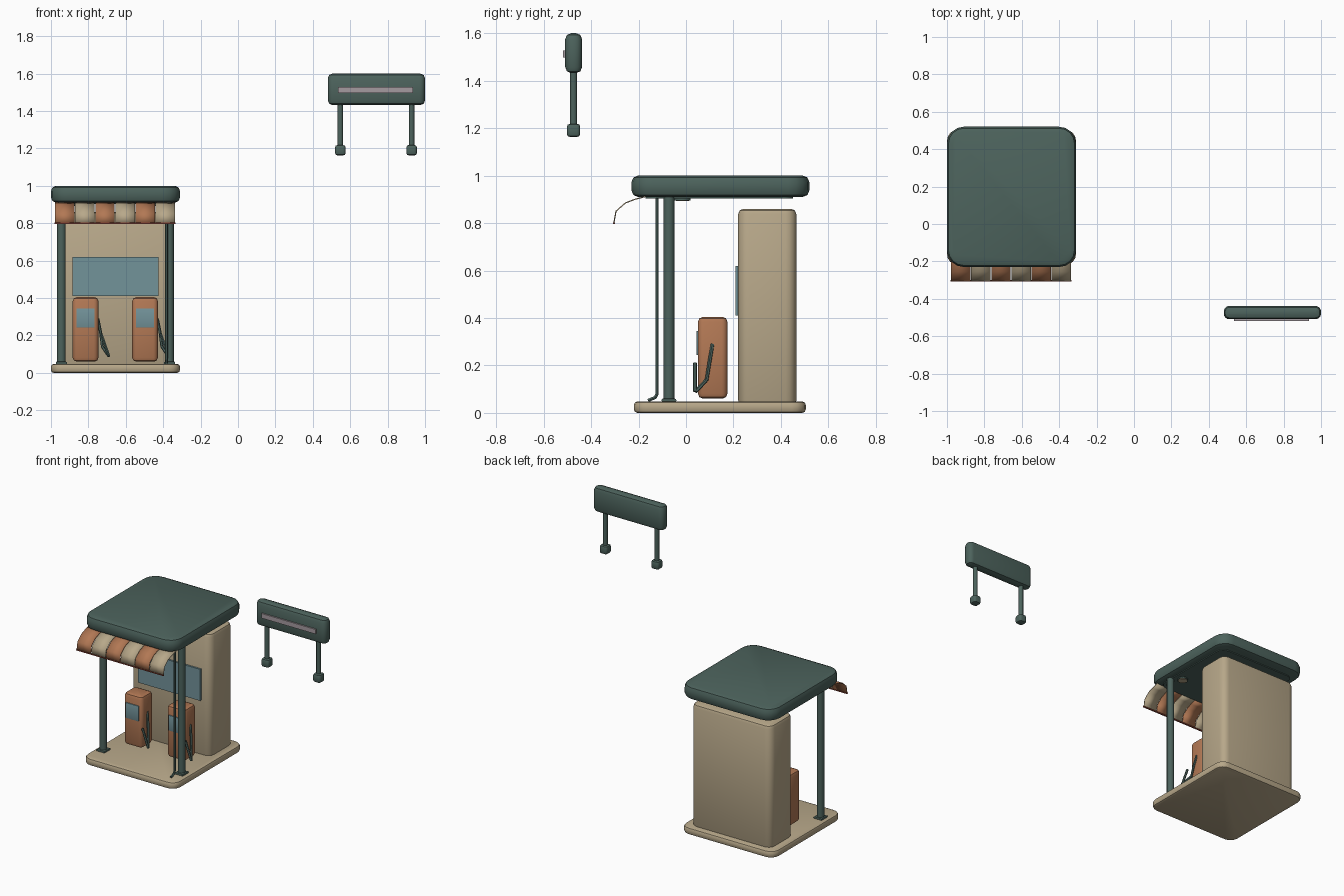
import bpy
import bmesh
from mathutils import Vector

if "Cube" in bpy.data.objects:
    bpy.data.objects.remove(bpy.data.objects["Cube"], do_unlink=True)


def material(name, rgb):
    m = bpy.data.materials.new(name)
    m.use_nodes = True
    m.diffuse_color = (*rgb, 1)
    m.node_tree.nodes["Principled BSDF"].inputs["Base Color"].default_value = (*rgb, 1)
    return m


GREEN = material("dark green", (0.073, 0.124, 0.108))
CREAM = material("cream", (0.479, 0.392, 0.254))
ORANGE = material("burnt orange", (0.445, 0.188, 0.089))
GLASS = material("blue glass", (0.171, 0.292, 0.323))
RED = material("trim red", (0.26, 0.05, 0.03))
MAUVE = material("pale mauve", (0.376, 0.328, 0.352))


def finish(obj, mat, smooth=True):
    obj.data.materials.append(mat)
    bpy.ops.object.select_all(action="DESELECT")
    obj.select_set(True)
    bpy.context.view_layer.objects.active = obj
    if obj.type == "CURVE":
        bpy.ops.object.convert(target="MESH")
    if smooth:
        bpy.ops.object.shade_smooth_by_angle(angle=0.6)
    return obj


def from_bmesh(name, bm, mat, smooth=True):
    mesh = bpy.data.meshes.new(name)
    bmesh.ops.recalc_face_normals(bm, faces=bm.faces)
    bm.to_mesh(mesh)
    bm.free()
    obj = bpy.data.objects.new(name, mesh)
    bpy.context.collection.objects.link(obj)
    return finish(obj, mat, smooth)


def slab(name, mat, x, y, z, corner=0.0, edge=0.0, segs=3):
    """Box from ranges, with rounded upright corners and softened rims."""
    bm = bmesh.new()
    bmesh.ops.create_cube(bm, size=1)
    lo, hi = Vector((x[0], y[0], z[0])), Vector((x[1], y[1], z[1]))
    for v in bm.verts:
        v.co = (lo + hi) / 2 + v.co * (hi - lo)
    if corner:
        upright = [e for e in bm.edges
                   if abs(e.verts[0].co.z - e.verts[1].co.z) > 1e-4]
        bmesh.ops.bevel(bm, geom=upright, offset=corner, segments=segs + 1,
                        profile=0.5, affect="EDGES")
    if edge:
        rims = [e for e in bm.edges
                if abs(e.verts[0].co.z - e.verts[1].co.z) < 1e-4]
        bmesh.ops.bevel(bm, geom=rims, offset=edge, segments=segs - 1,
                        profile=0.5, affect="EDGES")
    return from_bmesh(name, bm, mat)


def cylinder(name, mat, x, y, z, r, sides=12):
    bm = bmesh.new()
    bmesh.ops.create_cone(bm, cap_ends=True, segments=sides, radius1=r,
                          radius2=r, depth=z[1] - z[0])
    bmesh.ops.translate(bm, verts=bm.verts, vec=(x, y, sum(z) / 2))
    return from_bmesh(name, bm, mat)


def pipe(name, mat, points, r):
    curve = bpy.data.curves.new(name, "CURVE")
    curve.dimensions = "3D"
    curve.bevel_depth = r
    curve.bevel_resolution = 1
    curve.use_fill_caps = True
    spline = curve.splines.new("POLY")
    spline.points.add(len(points) - 1)
    for p, co in zip(spline.points, points):
        p.co = (*co, 1)
    obj = bpy.data.objects.new(name, curve)
    bpy.context.collection.objects.link(obj)
    return finish(obj, mat)


def awning_strip(name, mat, x0, x1, profile):
    bm = bmesh.new()
    rows = [[bm.verts.new((x, y, z)) for x in (x0, x1)] for y, z in profile]
    for a, b in zip(rows, rows[1:]):
        bm.faces.new((a[0], a[1], b[1], b[0]))
    obj = from_bmesh(name, bm, mat)
    mod = obj.modifiers.new("thickness", "SOLIDIFY")
    mod.thickness = 0.005
    mod.offset = 0
    return obj


CX = -0.655  # middle of the station

# Ground slab, shop and roof
slab("base_slab", CREAM, (-1, -0.31), (-0.22, 0.505), (0, 0.048), 0.06, 0.015)
slab("shop_building", CREAM, (-0.95, -0.36), (0.22, 0.465), (0.03, 0.86), 0.045, 0.022)
slab("shop_window", GLASS, (-0.885, -0.425), (0.208, 0.225), (0.41, 0.62))
slab("canopy_roof", GREEN, (-1, -0.31), (-0.23, 0.52), (0.91, 1.0), 0.09, 0.028)
slab("ceiling_panel", GREEN, (-0.95, -0.36), (-0.17, 0.45), (0.904, 0.915), 0.05)

# Canopy posts, feet and ceiling lights
for side, label in ((-1, "right"), (1, "left")):
    px = CX + side * 0.289
    cylinder(label + "_post", GREEN, px, -0.072, (0.045, 0.93), 0.023)
    slab(label + "_post_foot", GREEN, (px - 0.03, px + 0.03), (-0.103, -0.041),
         (0.045, 0.06), 0, 0.006)
    lx = CX + side * 0.235
    cylinder(label + "_light_housing", GREEN, lx, -0.015, (0.896, 0.91), 0.035, 16)
    cylinder(label + "_light_disc", CREAM, lx, -0.015, (0.892, 0.898), 0.028, 16)

# Rainwater pipe beside one post
pipe("drain_pipe", GREEN, [(-0.383, -0.122, 0.92), (-0.383, -0.122, 0.08),
                           (-0.383, -0.13, 0.065), (-0.383, -0.16, 0.052)], 0.008)

# Striped awning
CURVE = [(-0.17, 0.912), (-0.215, 0.9), (-0.255, 0.885), (-0.295, 0.85), (-0.304, 0.8)]
width = 0.645 / 6
for i in range(6):
    left = -0.98 + i * width
    awning_strip("awning_stripe_%d" % (i + 1), CREAM if i % 2 else ORANGE,
                 left + 0.002, left + width - 0.002, CURVE)
slab("awning_trim", RED, (-0.98, -0.335), (-0.308, -0.3), (0.796, 0.803))

# Fuel pumps with screens, hoses and nozzles
for label, x in (("right", -0.815), ("left", -0.497)):
    slab(label + "_pump", ORANGE, (x - 0.069, x + 0.069), (0.05, 0.175),
         (0.06, 0.405), 0.025, 0.022)
    slab(label + "_pump_screen", GLASS, (x - 0.048, x + 0.048), (0.044, 0.056),
         (0.243, 0.345), 0, 0.002)
    pipe(label + "_hose", GREEN, [(x + 0.066, 0.112, 0.29), (x + 0.08, 0.1, 0.22),
                                  (x + 0.09, 0.087, 0.14), (x + 0.11, 0.06, 0.11),
                                  (x + 0.125, 0.04, 0.09)], 0.008)
    pipe(label + "_nozzle", GREEN, [(x + 0.125, 0.038, 0.09),
                                    (x + 0.083, 0.038, 0.21)], 0.008)

# Raised roadside sign
slab("sign_board", GREEN, (0.48, 1.0), (-0.509, -0.438), (1.432, 1.6), 0.03, 0.025)
slab("sign_strip", MAUVE, (0.535, 0.935), (-0.518, -0.5), (1.497, 1.528))
for label, x in (("right", 0.547), ("left", 0.928)):
    cylinder(label + "_sign_post", GREEN, x, -0.474, (1.19, 1.45), 0.015)
    slab(label + "_sign_foot", GREEN, (x - 0.028, x + 0.028), (-0.502, -0.446),
         (1.163, 1.218), 0.014, 0.012)
